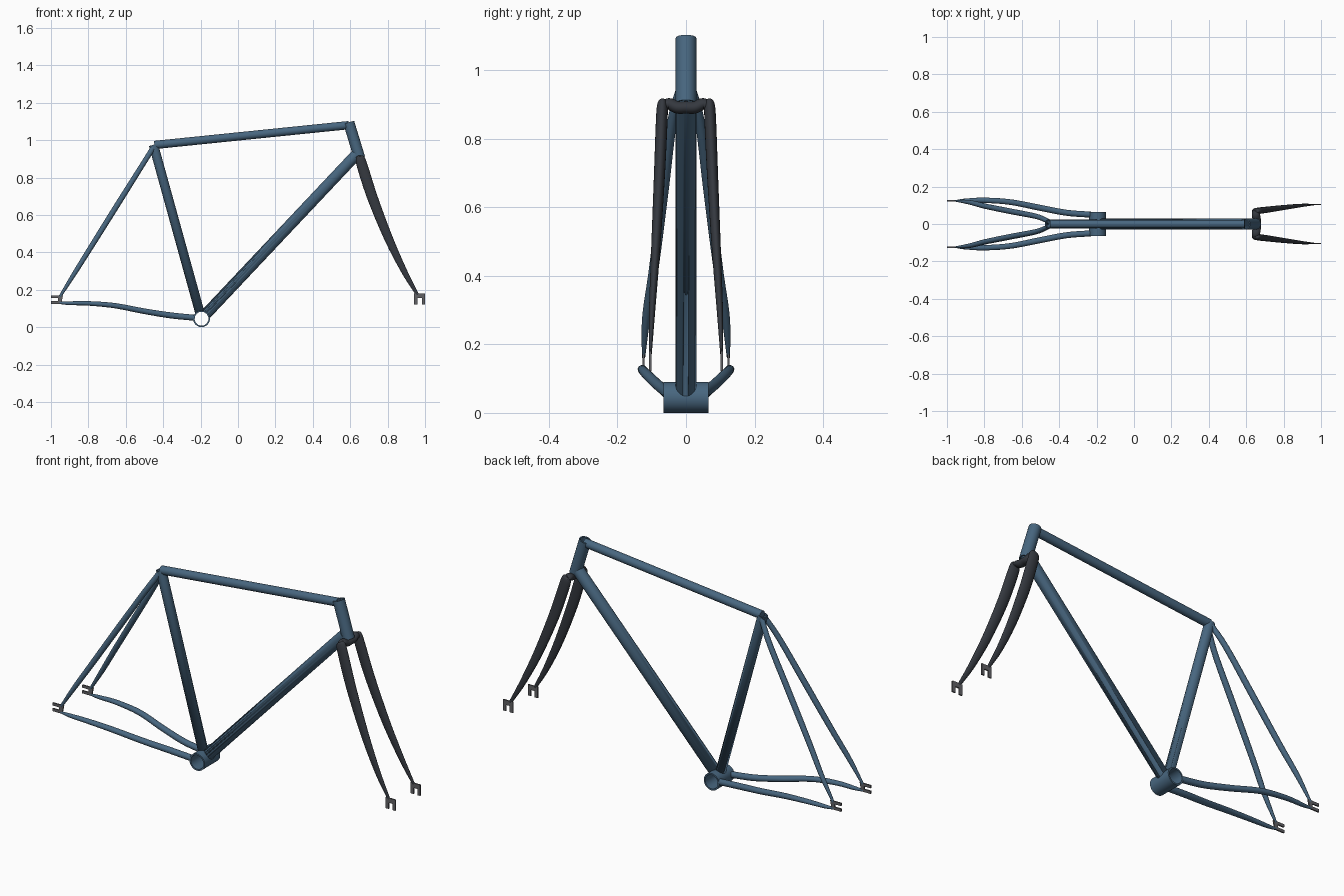
import bpy, bmesh, math
from mathutils import Vector

if "Cube" in bpy.data.objects:
    bpy.data.objects.remove(bpy.data.objects["Cube"])

SEG = 32


def paint(name, rgb):
    m = bpy.data.materials.new(name)
    m.diffuse_color = (*rgb, 1)
    m.use_nodes = True
    m.node_tree.nodes["Principled BSDF"].inputs["Base Color"].default_value = m.diffuse_color
    return m


BLUE = paint("frame_blue", (0.065, 0.135, 0.215))
DARK = paint("fork_dark", (0.035, 0.04, 0.05))
GREY = paint("dropout_grey", (0.12, 0.12, 0.13))


def finish(name, bm, mat, smooth=True):
    bmesh.ops.recalc_face_normals(bm, faces=bm.faces)
    me = bpy.data.meshes.new(name)
    bm.to_mesh(me)
    bm.free()
    ob = bpy.data.objects.new(name, me)
    bpy.context.collection.objects.link(ob)
    me.materials.append(mat)
    bpy.ops.object.select_all(action='DESELECT')
    bpy.context.view_layer.objects.active = ob
    ob.select_set(True)
    if smooth:
        bpy.ops.object.shade_smooth_by_angle(angle=math.radians(40))
    return ob


def spline(keys, steps=8):
    """Catmull-Rom through keys (x, y, z, radius_a, radius_b)."""
    k = [Vector(p) for p in keys]
    k = [2 * k[0] - k[1]] + k + [2 * k[-1] - k[-2]]
    out = []
    for i in range(1, len(k) - 2):
        a, b, c, d = k[i - 1:i + 3]
        for s in range(steps):
            t = s / steps
            out.append(0.5 * (2 * b + (c - a) * t + (2 * a - 5 * b + 4 * c - d) * t * t
                              + (3 * b - a - 3 * c + d) * t ** 3))
    return out + [k[-2]]


def tube(name, pts, mat, ref=(0, 1, 0), wall=0):
    """Sweep an ellipse; radius_a lies along ref, radius_b across it."""
    bm = bmesh.new()

    def skin(shrink):
        rings = []
        for i, p in enumerate(pts):
            q, r = pts[max(i - 1, 0)], pts[min(i + 1, len(pts) - 1)]
            t = (Vector(r[:3]) - Vector(q[:3])).normalized()
            v = t.cross(Vector(ref)).normalized()
            u = v.cross(t)
            rings.append([bm.verts.new(Vector(p[:3])
                          + u * (p[3] - shrink) * math.cos(math.tau * j / SEG)
                          + v * (p[4] - shrink) * math.sin(math.tau * j / SEG)) for j in range(SEG)])
        for a, b in zip(rings, rings[1:]):
            join(a, b)
        return rings

    def join(a, b):
        for j in range(SEG):
            n = (j + 1) % SEG
            bm.faces.new((a[j], a[n], b[n], b[j]))

    outer = skin(0)
    if wall:
        inner = skin(wall)
        join(outer[0], inner[0])
        join(outer[-1], inner[-1])
    else:
        bm.faces.new(outer[0])
        bm.faces.new(outer[-1])
    return finish(name, bm, mat)


def straight(name, a, b, r, wall=0, ref=(0, 1, 0)):
    return tube(name, [(*a, r, r), (*b, r, r)], BLUE, ref, wall)


def plate(name, outline, y, mat, thick=0.007):
    bm = bmesh.new()
    f = bm.faces.new([bm.verts.new((x, y - thick / 2, z)) for x, z in outline])
    ext = bmesh.ops.extrude_face_region(bm, geom=[f])
    bmesh.ops.translate(bm, vec=(0, thick, 0),
                        verts=[v for v in ext["geom"] if isinstance(v, bmesh.types.BMVert)])
    return finish(name, bm, mat, False)


# Main triangle
straight("bottom_bracket_shell", (-0.195, -0.065, 0.045), (-0.195, 0.065, 0.045), 0.045, 0.008, (0, 0, 1))
seat = straight("seat_tube", (-0.195, 0, 0.045), (-0.452, 0, 0.975), 0.025, 0.005)
down = straight("down_tube", (-0.195, 0, 0.045), (0.632, 0, 0.922), 0.03)
straight("top_tube", (-0.447, 0, 0.974), (0.592, 0, 1.08), 0.022)
straight("head_tube", (0.592, 0, 1.095), (0.65, 0, 0.905), 0.03, 0.006)
# Cope the tubes so the bottom bracket bore stays clear
cutter = straight("bore_cutter", (-0.195, -0.1, 0.045), (-0.195, 0.1, 0.045), 0.04, 0, (0, 0, 1))
cutter.hide_render = True
for ob in (seat, down):
    mod = ob.modifiers.new("cope", 'BOOLEAN')
    mod.operation = 'DIFFERENCE'
    mod.object = cutter
    bpy.context.view_layer.objects.active = ob
    bpy.ops.object.modifier_apply(modifier=mod.name)
bpy.data.objects.remove(cutter)

# Fork crown
half = [(0.656, 0.0, 0.892, 0.018, 0.022), (0.656, 0.025, 0.892, 0.018, 0.022),
        (0.652, 0.05, 0.902, 0.017, 0.022), (0.655, 0.07, 0.893, 0.014, 0.02)]
crown = [(x, -y, z, a, b) for x, y, z, a, b in reversed(half[1:])] + half
tube("fork_crown", spline(crown), DARK, (0, 0, 1))

# Paired rear stays, fork blades and dropouts
for s, side in ((1, "left"), (-1, "right")):
    def path(*keys):
        return spline([(x, s * y, z, a, b) for x, y, z, a, b in keys])

    tube("seat_stay_" + side, path(
        (-0.452, 0.012, 0.962, 0.012, 0.014), (-0.52, 0.04, 0.853, 0.014, 0.014),
        (-0.65, 0.066, 0.646, 0.015, 0.015), (-0.79, 0.094, 0.422, 0.014, 0.014),
        (-0.88, 0.116, 0.278, 0.012, 0.012), (-0.952, 0.124, 0.163, 0.005, 0.007)), BLUE)
    tube("chain_stay_" + side, path(
        (-0.232, 0.05, 0.05, 0.016, 0.016), (-0.36, 0.06, 0.063, 0.016, 0.016),
        (-0.5, 0.086, 0.085, 0.016, 0.015), (-0.66, 0.117, 0.115, 0.015, 0.014),
        (-0.8, 0.127, 0.127, 0.014, 0.012), (-0.9, 0.126, 0.128, 0.01, 0.01),
        (-0.955, 0.124, 0.13, 0.004, 0.006)), BLUE)
    tube("fork_blade_" + side, path(
        (0.649, 0.069, 0.912, 0.007, 0.012), (0.654, 0.069, 0.9, 0.015, 0.025),
        (0.668, 0.071, 0.85, 0.017, 0.029),
        (0.722, 0.078, 0.684, 0.016, 0.028), (0.807, 0.089, 0.47, 0.013, 0.023),
        (0.89, 0.099, 0.296, 0.009, 0.016), (0.96, 0.104, 0.172, 0.004, 0.008)), DARK)
    plate("rear_dropout_" + side, [
        (-1, 0.125), (-0.945, 0.125), (-0.936, 0.17), (-1, 0.17), (-1, 0.155),
        (-0.962, 0.155), (-0.962, 0.14), (-1, 0.14)], s * 0.124, GREY)
    plate("fork_dropout_" + side, [
        (0.942, 0.122), (0.942, 0.18), (1, 0.18), (1, 0.122), (0.983, 0.122),
        (0.983, 0.155), (0.961, 0.155), (0.961, 0.122)], s * 0.104, GREY)
